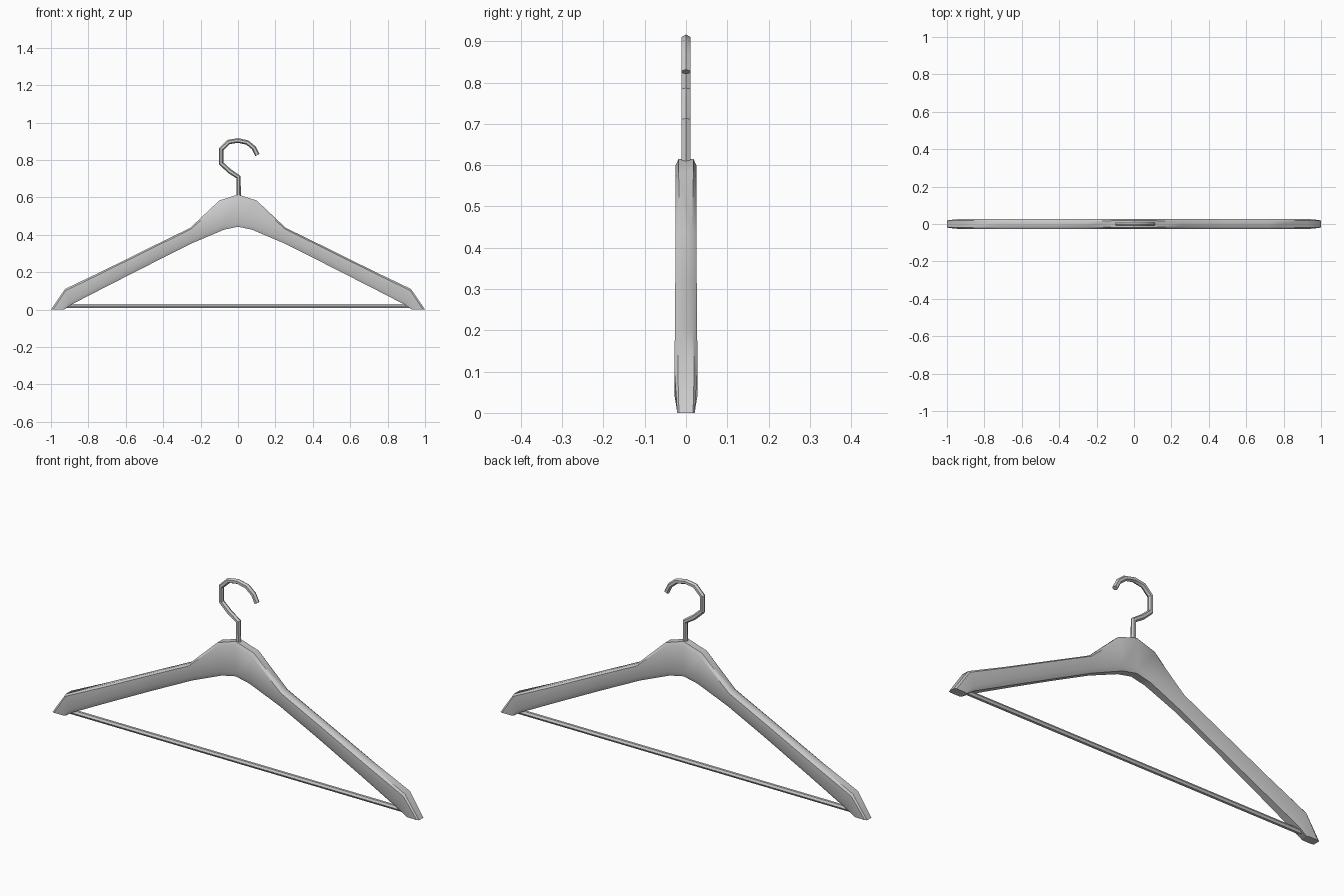
import bpy, bmesh
from mathutils import Vector

if "Cube" in bpy.data.objects:
    bpy.data.objects.remove(bpy.data.objects["Cube"])


def activate(ob):
    bpy.ops.object.select_all(action='DESELECT')
    bpy.context.view_layer.objects.active = ob
    ob.select_set(True)


def tube(name, points, radius):
    """Six-sided capped tube along a polyline of (x, z) points."""
    cu = bpy.data.curves.new(name, 'CURVE')
    cu.dimensions = '3D'
    cu.bevel_depth = radius
    cu.bevel_resolution = 1
    cu.use_fill_caps = True
    sp = cu.splines.new('POLY')
    sp.points.add(len(points) - 1)
    for p, (x, z) in zip(sp.points, points):
        p.co = (x, 0, z, 1)
    ob = bpy.data.objects.new(name, cu)
    bpy.context.collection.objects.link(ob)
    activate(ob)
    bpy.ops.object.convert(target='MESH')
    ob = bpy.context.view_layer.objects.active
    bpy.ops.object.shade_smooth_by_angle(angle=0.6)
    return ob


# Shoulder stations: top (x, z), bottom (x, z), half depth, edge half depth, bevel starts
stations = [
    ((0.0, 0.615), (0.0, 0.443), 0.026, 0.018, 0.10, 0.88),
    ((0.10, 0.583), (0.075, 0.427), 0.026, 0.018, 0.10, 0.86),
    ((0.255, 0.437), (0.24, 0.357), 0.026, 0.014, 0.10, 0.74),
    ((0.48, 0.327), (0.45, 0.252), 0.026, 0.013, 0.10, 0.70),
    ((0.72, 0.208), (0.69, 0.130), 0.027, 0.016, 0.10, 0.74),
    ((0.925, 0.11), (0.89, 0.027), 0.028, 0.020, 0.10, 0.80),
    ((1.0, 0.0), (0.93, 0.0), 0.021, 0.017, 0.15, 0.85),
]


def section(bm, station, side):
    """Chamfered cross-section ring."""
    t, b, w, e, c0, c1 = station
    top, bot = Vector((t[0] * side, 0, t[1])), Vector((b[0] * side, 0, b[1]))
    half = [(0, e), (c0, w), (c1, w), (1, e)]
    ring = half + [(f, -y) for f, y in reversed(half)]
    return [bm.verts.new(top.lerp(bot, f) + Vector((0, y, 0))) for f, y in ring]


# Wooden shoulders lofted from tip to tip
bm = bmesh.new()
rings = [section(bm, s, -1) for s in reversed(stations[1:])]
rings += [section(bm, s, 1) for s in stations]
for a, b in zip(rings, rings[1:]):
    for i in range(8):
        j = (i + 1) % 8
        bm.faces.new((a[i], a[j], b[j], b[i]))
bm.faces.new(rings[0])
bm.faces.new(rings[-1])
bmesh.ops.recalc_face_normals(bm, faces=bm.faces)
me = bpy.data.meshes.new("shoulders")
bm.to_mesh(me)
bm.free()
shoulders = bpy.data.objects.new("shoulders", me)
bpy.context.collection.objects.link(shoulders)
activate(shoulders)
bpy.ops.object.shade_smooth_by_angle(angle=0.6)

# Hook
tube("hook", [(0.003, 0.60), (0.003, 0.708), (-0.045, 0.74), (-0.09, 0.782),
              (-0.09, 0.857), (-0.05, 0.896), (0.0, 0.904), (0.05, 0.893),
              (0.085, 0.864), (0.104, 0.826)], 0.0125)

# Trouser bar
tube("trouser_bar", [(-0.93, 0.02), (0.93, 0.02)], 0.012)
